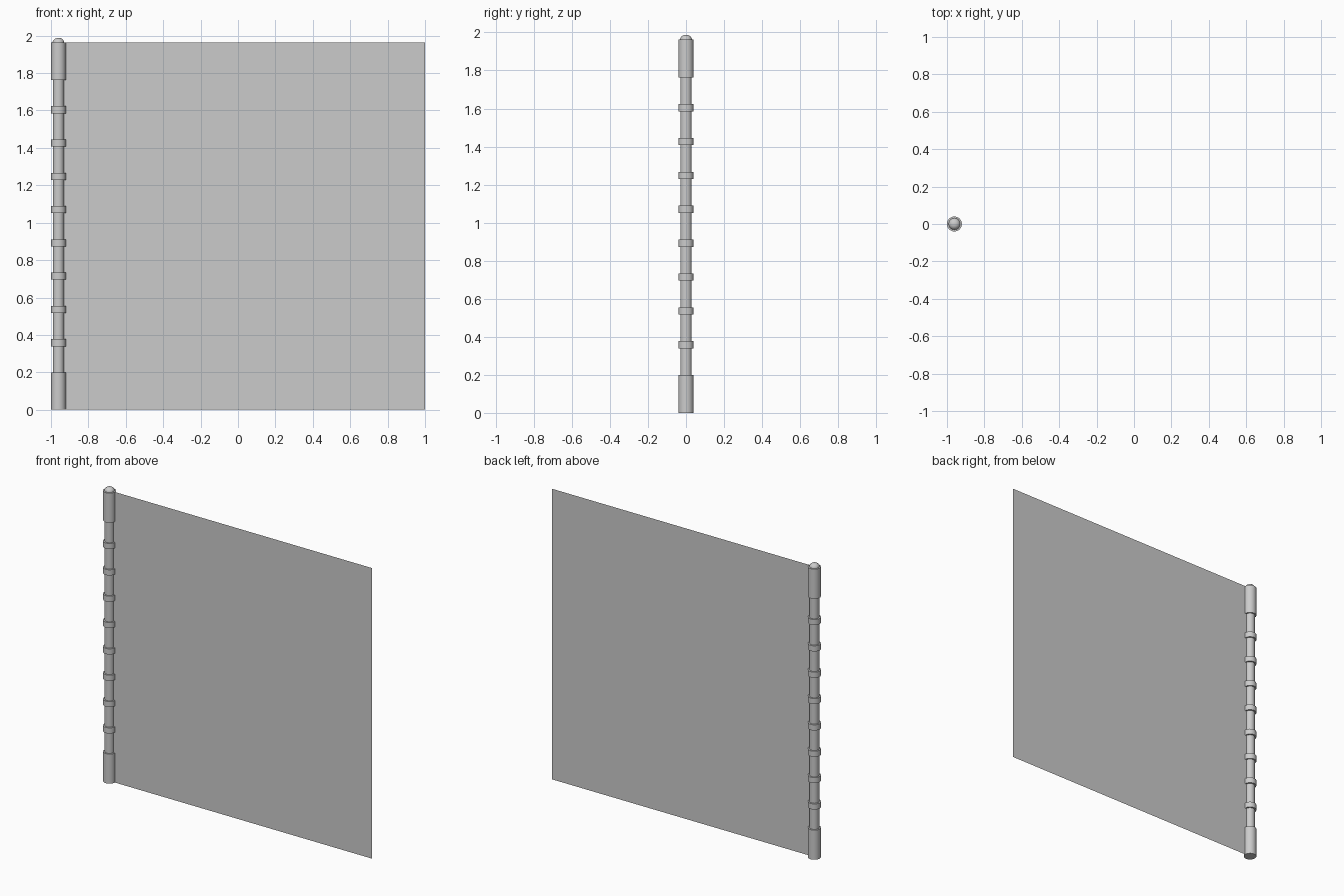
import bpy, bmesh, math

if "Cube" in bpy.data.objects:
    bpy.data.objects.remove(bpy.data.objects["Cube"])

POLE_X = -0.96
SIDES = 32


def lathe(name, profile):
    """Spin a (radius, z) profile about the pole axis."""
    bm = bmesh.new()
    rings = []
    for r, z in profile:
        rings.append([bm.verts.new((r * math.cos(2 * math.pi * i / SIDES),
                                    r * math.sin(2 * math.pi * i / SIDES), z))
                      for i in range(SIDES)])
    for a, b in zip(rings, rings[1:]):
        for i in range(SIDES):
            j = (i + 1) % SIDES
            bm.faces.new((a[i], a[j], b[j], b[i]))
    bm.faces.new(rings[0][::-1])
    bm.faces.new(rings[-1])
    mesh = bpy.data.meshes.new(name)
    bm.to_mesh(mesh)
    bm.free()
    obj = bpy.data.objects.new(name, mesh)
    obj.location.x = POLE_X
    bpy.context.collection.objects.link(obj)
    bpy.ops.object.select_all(action='DESELECT')
    obj.select_set(True)
    bpy.context.view_layer.objects.active = obj
    bpy.ops.object.shade_smooth_by_angle(angle=math.radians(30))
    return obj


def band(name, r, z0, z1):
    return lathe(name, [(r, z0), (r, z1)])


# Slim pole with thicker end sleeves
band("pole", 0.03, 0.1, 1.86)
band("bottom_sleeve", 0.04, 0.0, 0.2)
band("top_sleeve", 0.04, 1.763, 1.963)

# Rounded cap on top
lathe("top_cap", [(0.031, 1.955), (0.031, 1.967), (0.026, 1.977),
                  (0.017, 1.984), (0.007, 1.987)])

# Evenly spaced rings
for i in range(8):
    z = 0.358 + i * 0.178
    band(f"ring_{i + 1}", 0.04, z - 0.019, z + 0.019)

# Thin flat sheet hanging from the pole axis
mesh = bpy.data.meshes.new("sheet")
mesh.from_pydata([(POLE_X, 0, 0), (1, 0, 0), (1, 0, 1.963), (POLE_X, 0, 1.963)],
                 [], [(0, 1, 2, 3)])
bpy.context.collection.objects.link(bpy.data.objects.new("sheet", mesh))
